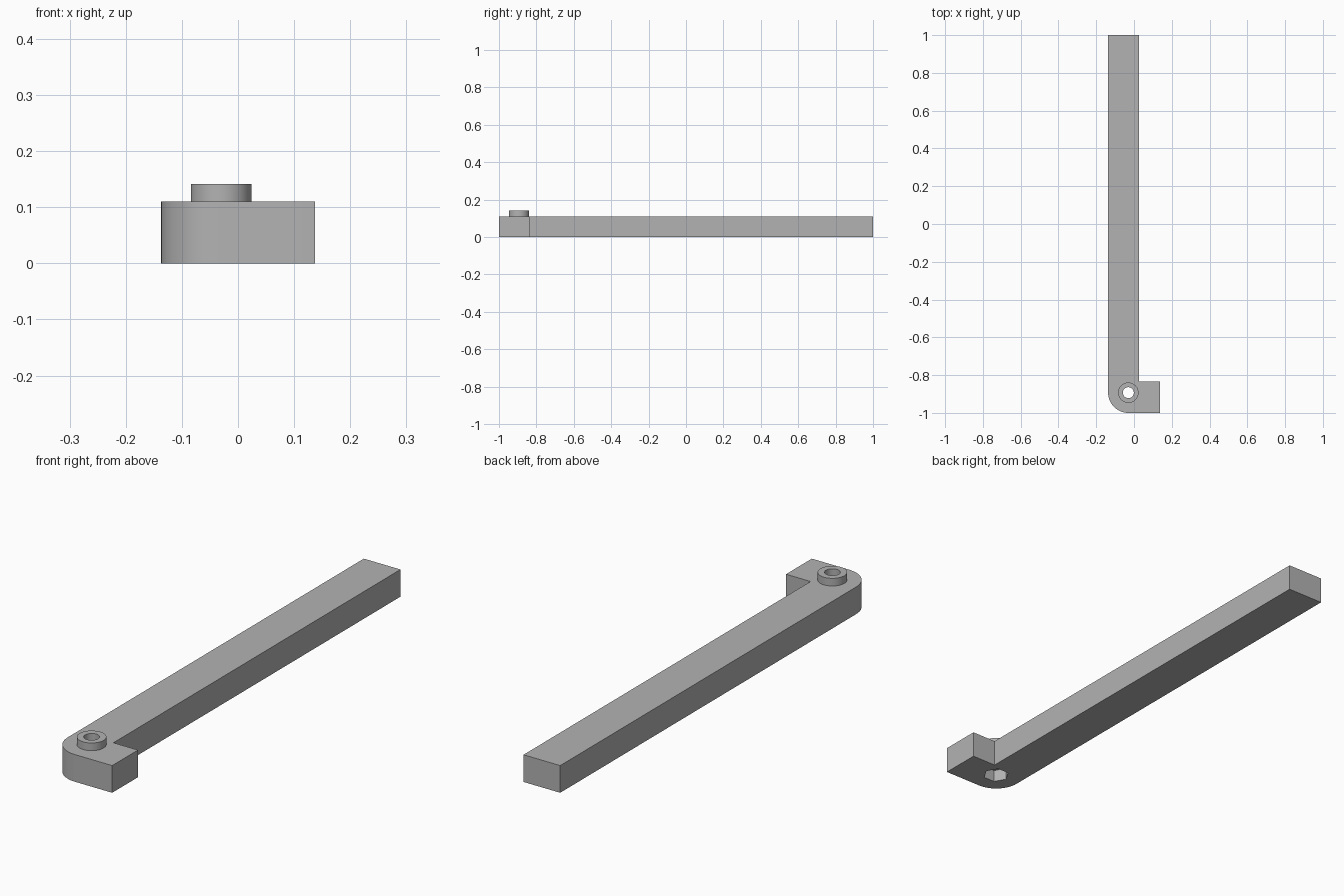
import bpy, bmesh, math

cube = bpy.data.objects.get("Cube")
if cube:
    bpy.data.objects.remove(cube, do_unlink=True)

GREY = (0.45, 0.45, 0.45, 1)
grey = bpy.data.materials.new("plain grey")
grey.use_nodes = True
grey.diffuse_color = GREY
grey.node_tree.nodes["Principled BSDF"].inputs["Base Color"].default_value = GREY

HEIGHT, TOP = 0.11, 0.141
LEFT, ARM_EDGE, RIGHT = -0.137, 0.027, 0.137
FOOT_BACK = -0.835
ROUND = 0.107
CX, CY = LEFT + ROUND, -1 + ROUND      # shared axis of corner, boss and hole


def prism(name, outline, z0, z1):
    """Extrude a closed outline straight up from z0 to z1."""
    bm = bmesh.new()
    face = bm.faces.new([bm.verts.new((x, y, z0)) for x, y in outline])
    top = bmesh.ops.extrude_face_region(bm, geom=[face])["geom"]
    verts = [v for v in top if isinstance(v, bmesh.types.BMVert)]
    bmesh.ops.translate(bm, verts=verts, vec=(0, 0, z1 - z0))
    bmesh.ops.recalc_face_normals(bm, faces=bm.faces[:])
    mesh = bpy.data.meshes.new(name)
    bm.to_mesh(mesh)
    bm.free()
    mesh.materials.append(grey)
    obj = bpy.data.objects.new(name, mesh)
    bpy.context.collection.objects.link(obj)
    return obj


def arc(radius, start, end, steps, closed=False):
    count = steps if closed else steps + 1
    angles = [math.radians(start + (end - start) * i / steps) for i in range(count)]
    return [(CX + radius * math.cos(a), CY + radius * math.sin(a)) for a in angles]


def ring(radius, sides):
    return arc(radius, 0, 360, sides, closed=True)


def combine(target, tool, operation):
    """Apply a boolean and remove the tool."""
    mod = target.modifiers.new("combine", "BOOLEAN")
    mod.operation, mod.object, mod.solver = operation, tool, "EXACT"
    bpy.ops.object.select_all(action="DESELECT")
    bpy.context.view_layer.objects.active = target
    target.select_set(True)
    bpy.ops.object.modifier_apply(modifier=mod.name)
    bpy.data.objects.remove(tool, do_unlink=True)


# Long arm with a short foot and a rounded outer corner
outline = arc(ROUND, 180, 270, 16) + [
    (RIGHT, -1), (RIGHT, FOOT_BACK), (ARM_EDGE, FOOT_BACK), (ARM_EDGE, 1), (LEFT, 1)]
arm = prism("l_shaped_arm", outline, 0, HEIGHT)

# Raised boss, through hole and hexagonal pocket underneath
combine(arm, prism("boss", ring(0.054, 48), HEIGHT / 2, TOP), "UNION")
combine(arm, prism("hole_cutter", ring(0.029, 48), -0.1, 0.3), "DIFFERENCE")
combine(arm, prism("hex_cutter", ring(0.051, 6), -0.1, 0.05), "DIFFERENCE")

bpy.ops.object.shade_smooth_by_angle(angle=math.radians(30))
